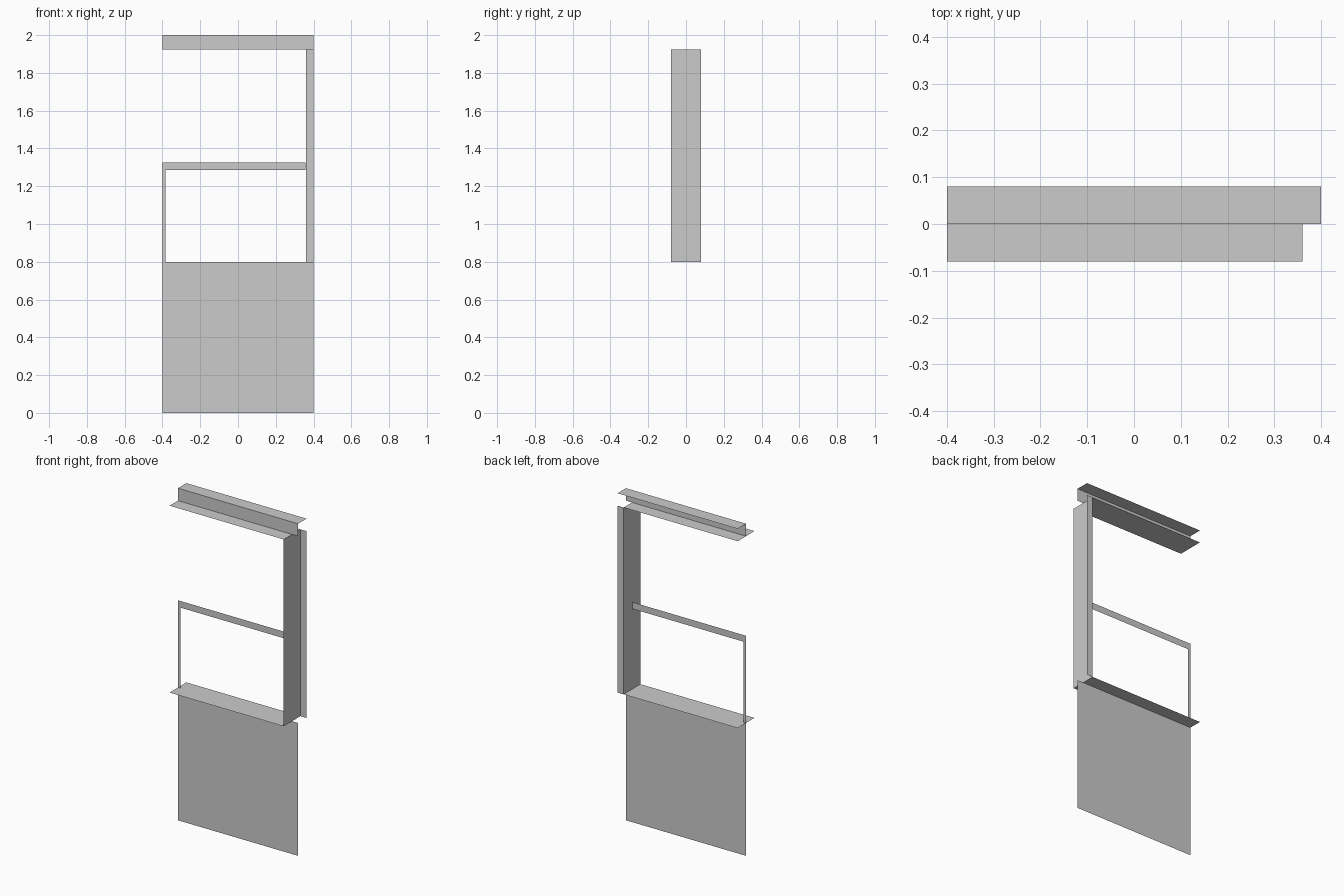
import bpy

if "Cube" in bpy.data.objects:
    bpy.data.objects.remove(bpy.data.objects["Cube"])

W = 0.4        # half width of the wall section
D = 0.08       # half depth of the window reveal
JAMB = 0.36    # x of the window jamb
SILL, HEAD, TOP = 0.8, 1.925, 2.0


def panel(name, x, y, z):
    """Flat rectangle; exactly one of the ranges x, y, z has zero size."""
    (x0, x1), (y0, y1), (z0, z1) = x, y, z
    if y0 == y1:
        verts = [(x0, y0, z0), (x1, y0, z0), (x1, y0, z1), (x0, y0, z1)]
    elif x0 == x1:
        verts = [(x0, y0, z0), (x0, y0, z1), (x0, y1, z1), (x0, y1, z0)]
    else:
        verts = [(x0, y0, z0), (x1, y0, z0), (x1, y1, z0), (x0, y1, z0)]
    mesh = bpy.data.meshes.new(name)
    mesh.from_pydata(verts, [], [(0, 1, 2, 3)])
    obj = bpy.data.objects.new(name, mesh)
    bpy.context.collection.objects.link(obj)
    return obj


# Wall panels below and above the opening, with the rear top ledge
panel("lower_wall", (-W, W), (0, 0), (0, SILL))
panel("upper_wall", (-W, W), (0, 0), (HEAD, TOP))
panel("top_ledge", (-W, W), (0, D), (TOP, TOP))

# Reveal around the opening: sill, head and side jamb with its rear trim
for name, z in (("sill", SILL), ("head", HEAD)):
    panel(name, (-W, JAMB), (-D, D), (z, z))
panel("jamb", (JAMB, JAMB), (-D, D), (SILL, HEAD))
panel("jamb_trim", (JAMB, W), (D, D), (SILL, HEAD))

# Window bars
panel("cross_bar", (-W, JAMB - 0.002), (0, 0), (1.285, 1.325))
panel("upright_bar", (-W, -0.384), (0, 0), (SILL, 1.285))
